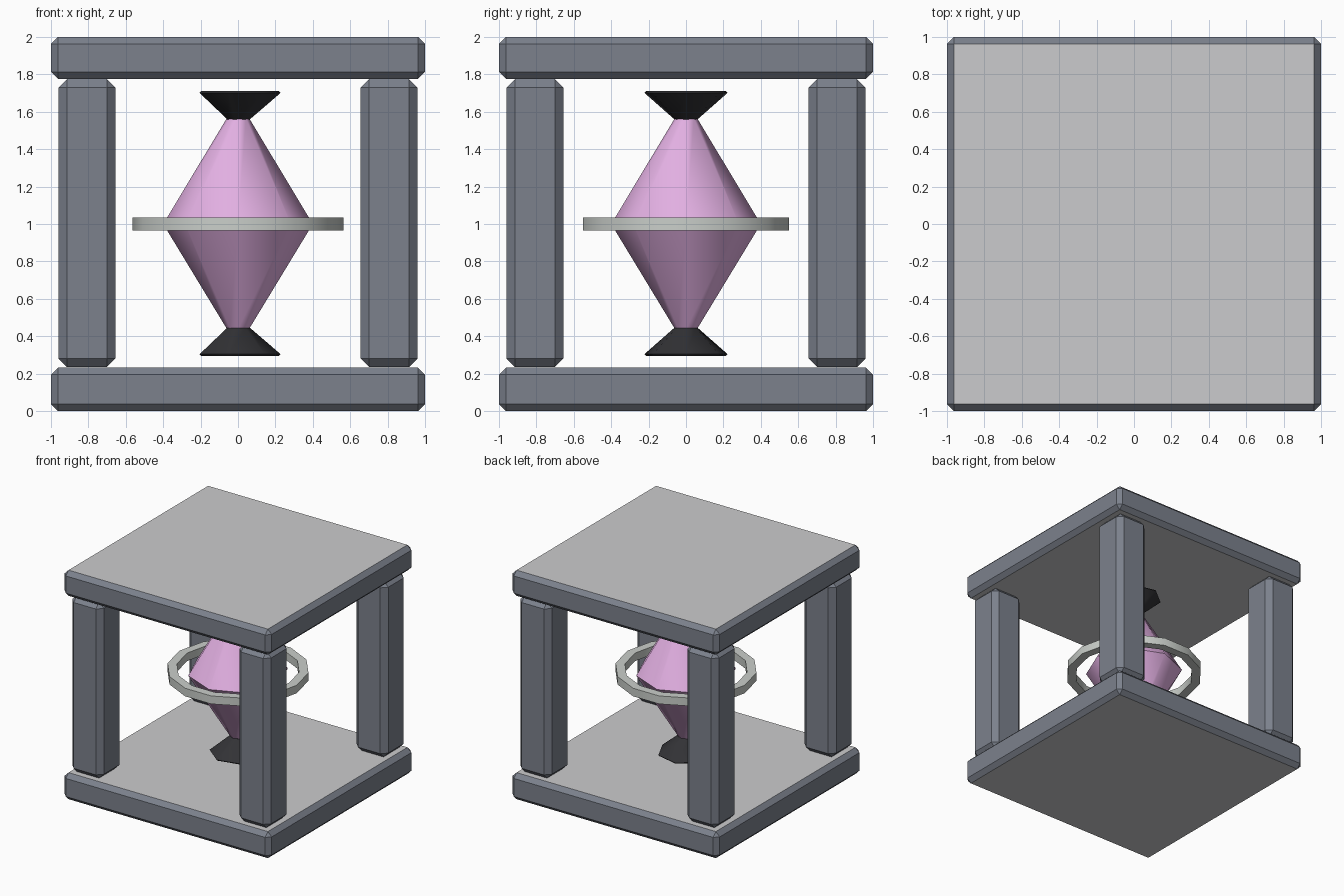
import bpy, bmesh, math

if "Cube" in bpy.data.objects:
    bpy.data.objects.remove(bpy.data.objects["Cube"])


def material(name, rgb):
    m = bpy.data.materials.new(name)
    m.diffuse_color = (*rgb, 1)
    m.use_nodes = True
    m.node_tree.nodes["Principled BSDF"].inputs["Base Color"].default_value = m.diffuse_color
    return m


slate = material("slate", (0.20, 0.22, 0.265))
light_grey = material("light_grey", (0.60, 0.60, 0.61))
ring_grey = material("ring_grey", (0.59, 0.62, 0.59))
pink = material("pink", (0.76, 0.43, 0.76))
black = material("black", (0.032, 0.032, 0.036))


def finish(bm, name, mats, smooth=False):
    bmesh.ops.recalc_face_normals(bm, faces=bm.faces)
    mesh = bpy.data.meshes.new(name)
    bm.to_mesh(mesh)
    bm.free()
    for m in mats:
        mesh.materials.append(m)
    obj = bpy.data.objects.new(name, mesh)
    bpy.context.collection.objects.link(obj)
    if smooth:
        bpy.ops.object.select_all(action='DESELECT')
        obj.select_set(True)
        bpy.context.view_layer.objects.active = obj
        bpy.ops.object.shade_smooth_by_angle(angle=math.radians(40))
    return obj


def chamfered_box(name, centre, size, bevel, mats):
    bm = bmesh.new()
    bmesh.ops.create_cube(bm, size=1)
    for v in bm.verts:
        v.co = [c + a * s for c, a, s in zip(centre, v.co, size)]
    bmesh.ops.bevel(bm, geom=bm.edges[:], offset=bevel, segments=1,
                    affect='EDGES', profile=0.5)
    bm.normal_update()
    if len(mats) > 1:  # large flat faces take the second colour
        for f in bm.faces:
            f.material_index = int(abs(f.normal.z) > 0.99)
    return finish(bm, name, mats)


def lathe(name, profile, sides, mat, closed=False):
    """Spin (radius, z) points; open profiles get end caps."""
    bm = bmesh.new()
    rings = [[bm.verts.new((r * math.cos(math.tau * i / sides),
                            r * math.sin(math.tau * i / sides), z))
              for i in range(sides)] for r, z in profile]
    pairs = list(zip(rings, rings[1:]))
    if closed:
        pairs.append((rings[-1], rings[0]))
    else:
        bm.faces.new(rings[0])
        bm.faces.new(rings[-1])
    for a, b in pairs:
        for i in range(sides):
            j = (i + 1) % sides
            bm.faces.new((a[i], a[j], b[j], b[i]))
    return finish(bm, name, [mat], smooth=True)


# Base and top slabs
for name, z in (("bottom_slab", 0.116), ("top_slab", 1.888)):
    chamfered_box(name, (0, 0, z), (2, 2, 0.232 if z < 1 else 0.224), 0.037,
                  [slate, light_grey])

# Four corner pillars
for x, sx in ((-0.808, "left"), (0.808, "right")):
    for y, sy in ((-0.808, "front"), (0.808, "back")):
        chamfered_box(f"{sy}_{sx}_pillar", (x, y, 1.005),
                      (0.305, 0.305, 1.54), 0.046, [slate])

# Double-cone core
lathe("core", [(0.06, 0.44), (0.40, 1.0), (0.06, 1.565)], 8, pink)

# Flared end holders
lathe("lower_holder", [(0.22, 0.295), (0.228, 0.304), (0.064, 0.445)], 7, black)
lathe("upper_holder", [(0.064, 1.56), (0.228, 1.701), (0.22, 1.71)], 7, black)

# Floating ring around the core
lathe("ring", [(0.565, 0.965), (0.565, 1.035), (0.49, 1.035), (0.49, 0.965)],
      14, ring_grey, closed=True)
